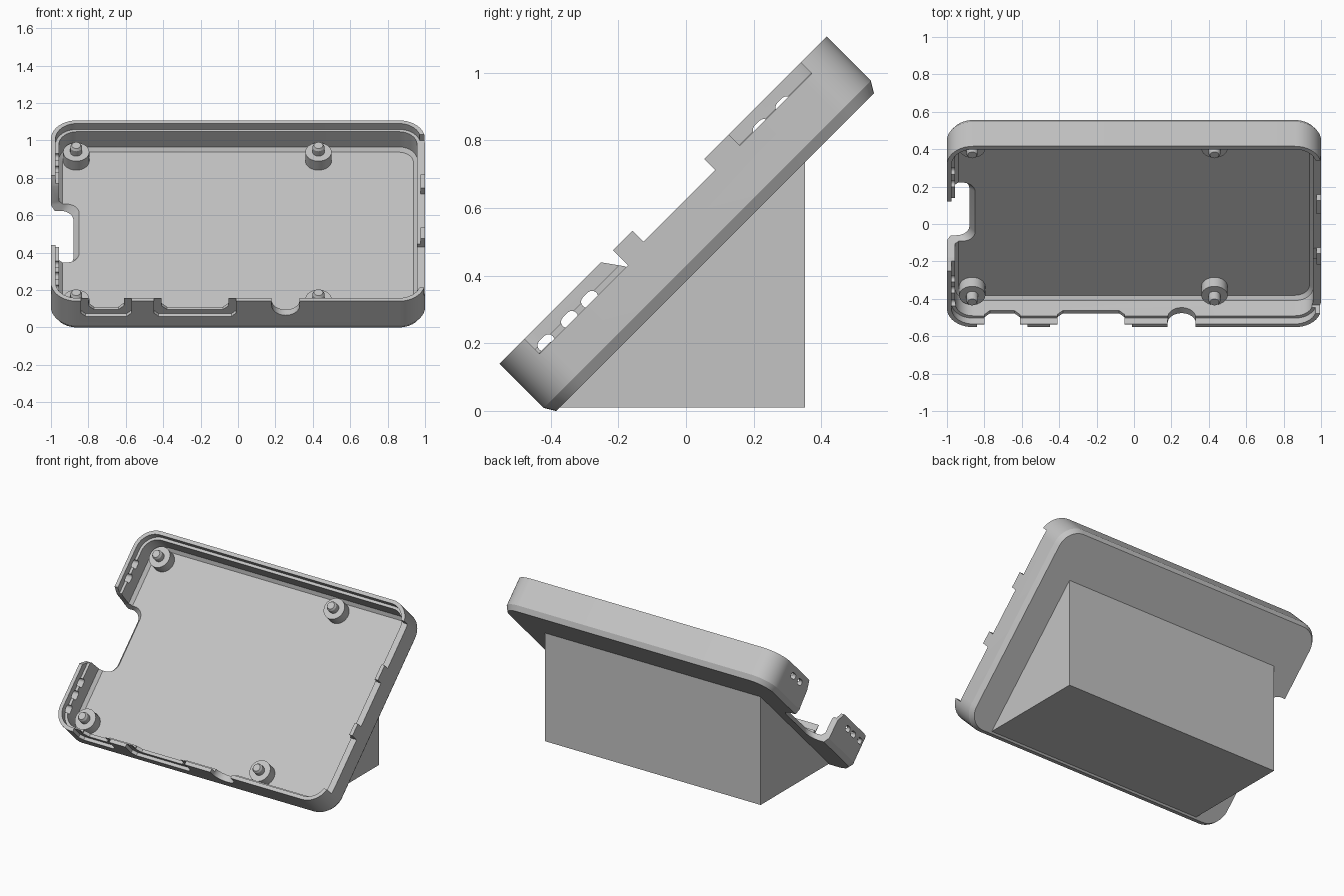
import bpy, bmesh, math
from mathutils import Matrix

if "Cube" in bpy.data.objects:
    bpy.data.objects.remove(bpy.data.objects["Cube"])

TILT = Matrix.Rotation(math.radians(45), 4, 'X')   # tray frame -> world
CV, HX, HV, RAD = 0.393, 1.0, 0.684, 0.14          # tray centre, half sizes, corner radius
grey = bpy.data.materials.new("light_grey")
grey.diffuse_color = (0.55, 0.55, 0.55, 1)
grey.use_nodes = True
grey.node_tree.nodes["Principled BSDF"].inputs["Base Color"].default_value = grey.diffuse_color


def make(name, bm):
    bmesh.ops.recalc_face_normals(bm, faces=bm.faces)
    me = bpy.data.meshes.new(name)
    bm.to_mesh(me)
    bm.free()
    me.materials.append(grey)
    ob = bpy.data.objects.new(name, me)
    bpy.context.collection.objects.link(ob)
    return ob


def ring(cx, cy, hx, hy, r, z, seg=10):
    pts = []
    for k, (sx, sy) in enumerate([(1, 1), (-1, 1), (-1, -1), (1, -1)]):
        for i in range(seg + 1):
            a = (k + i / seg) * math.pi / 2
            pts.append((cx + sx * (hx - r) + r * math.cos(a),
                        cy + sy * (hy - r) + r * math.sin(a), z))
    return pts


def loft(name, rings):
    bm = bmesh.new()
    loops = [[bm.verts.new(p) for p in r] for r in rings]
    for a, b in zip(loops, loops[1:]):
        for i in range(len(a)):
            j = (i + 1) % len(a)
            bm.faces.new((a[i], a[j], b[j], b[i]))
    bm.faces.new(loops[0])
    bm.faces.new(loops[-1])
    bmesh.ops.remove_doubles(bm, verts=bm.verts, dist=1e-5)
    return make(name, bm)


def prism(name, pts, axis, a, b):
    """Extrude a profile along x (pts are y,z) or along y (pts are x,z)."""
    def pos(p, t):
        return (t, p[0], p[1]) if axis == 'x' else (p[0], t, p[1])
    return loft(name, [[pos(p, a) for p in pts], [pos(p, b) for p in pts]])


def rect(a, b, lo, hi):
    return [(a, lo), (b, lo), (b, hi), (a, hi)]


def port(a, b, lo, hi, c):
    """Rectangle with clipped lower corners."""
    return [(a + c, lo), (b - c, lo), (b, lo + c), (b, hi), (a, hi), (a, lo + c)]


def cut(target, cutter):
    m = target.modifiers.new("cut", 'BOOLEAN')
    m.operation, m.solver, m.object = 'DIFFERENCE', 'EXACT', cutter
    bpy.context.view_layer.objects.active = target
    bpy.ops.object.modifier_apply(modifier=m.name)
    bpy.data.objects.remove(cutter)


def finish(ob, angle=30):
    ob.data.transform(TILT)
    bpy.ops.object.select_all(action='DESELECT')
    ob.select_set(True)
    bpy.context.view_layer.objects.active = ob
    bpy.ops.object.shade_smooth_by_angle(angle=math.radians(angle))


# Tray shell: (inset, height) from the underside over the stepped rim to the floor
profile = [(.02, .271), (0, .304), (0, .489), (.024, .489), (.024, .445),
           (.042, .445), (.042, .33), (.062, .31)]
tray = loft("tray", [ring(0, CV, HX - i, HV - i, RAD - i, w) for i, w in profile])

# Card slot scooped out of the left wall and floor
slot = [(.24, -.905, .19, .60), (.315, -.845, .18, .625),
        (.43, -.835, .175, .635), (.50, -.83, .125, .665)]
cut(tray, loft("slot_cutter", [
    ring((x - 1.3) / 2, (a + b) / 2, (x + 1.3) / 2, (b - a) / 2, .07, w)
    for w, x, a, b in slot]))

# Front ports: shallow outer recess plus opening through the wall
for a, b, lo in [(-.84, -.57, .375), (-.45, -.01, .375)]:
    cut(tray, prism("recess_cutter", port(a, b, lo, .6, .025), 'y', -.4, -.27))
    cut(tray, prism("port_cutter", port(a + .04, b - .04, lo + .03, .6, .03), 'y', -.4, -.15))

# Round jack opening, open at the top
jack = [(.255 + .075 * math.cos(a), .458 + .075 * math.sin(a))
        for a in [math.pi + i * math.pi / 16 for i in range(17)]]
cut(tray, prism("jack_cutter", jack + [(.33, .6), (.18, .6)], 'y', -.4, -.15))

# Right wall lowered between the corner rims and two small tabs
for a, b, lo in [(-.186, .184, .426), (.265, .565, .443), (.667, .969, .443)]:
    cut(tray, prism("side_cutter", rect(a, b, lo, .6), 'x', .9, 1.1))

# Vent holes in the left wall
for v in (-.15, -.052, .032, .75, .845):
    hole = [(p[0], p[1]) for p in ring(v, .435, .028, .018, .0175, 0, 5)]
    cut(tray, prism("vent_cutter", hole, 'x', -1.1, -.9))
finish(tray)

# Mounting posts with locating pins
for x in (-.865, .43):
    for v in (-.163, .949):
        post = [(.07, .30), (.07, .378), (.032, .378), (.032, .415), (.024, .428)]
        finish(loft("mounting_post", [ring(x, v, r, r, r, w, 8) for r, w in post]))

# Wedge stand under the tray, built upright
prism("wedge_stand", [(-.386, .01), (.352, .01), (.352, .748)], 'x', -.8, .8)
